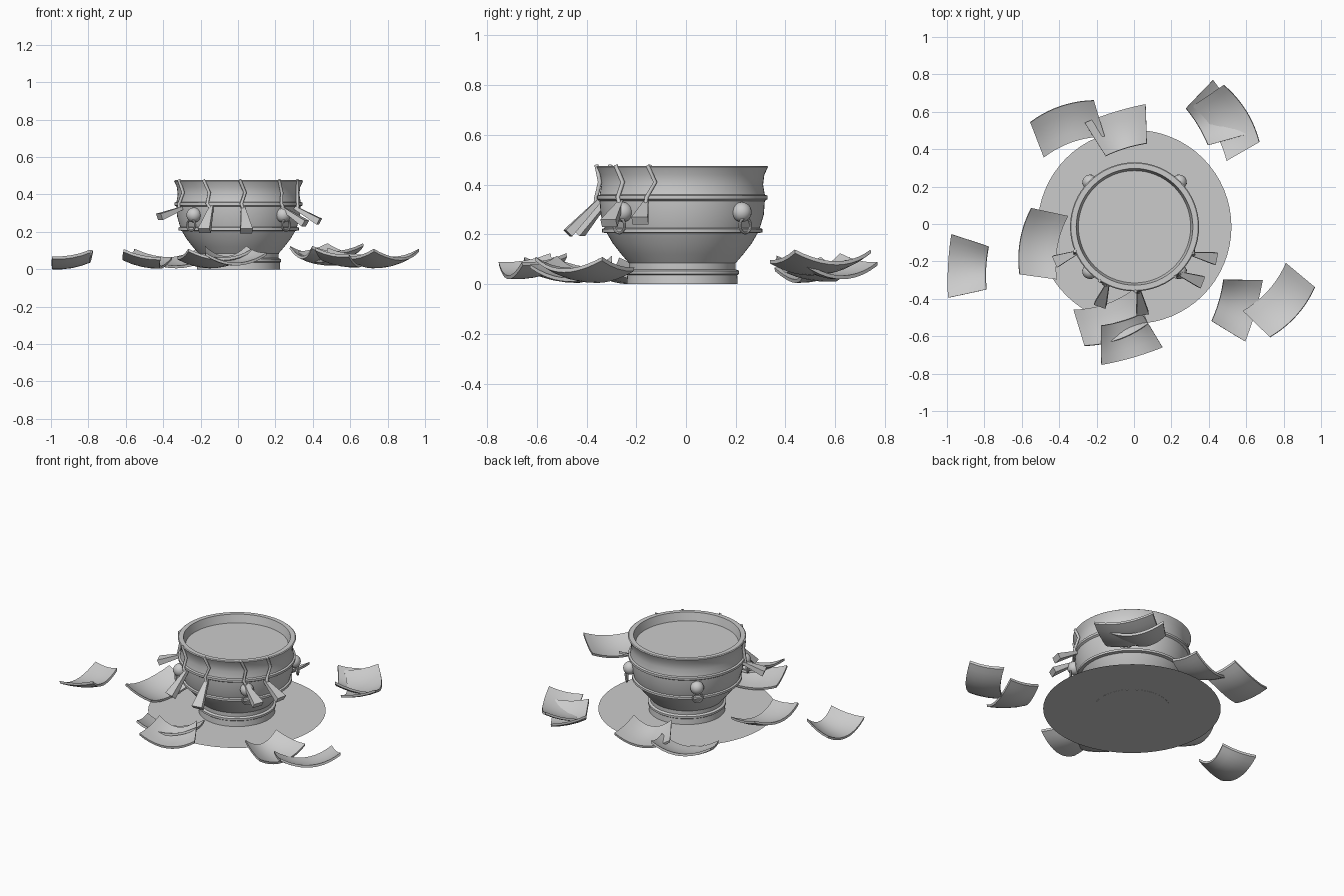
import bpy, bmesh, math
from math import sin, cos, radians
from mathutils import Vector, Matrix

cube = bpy.data.objects.get("Cube")
if cube:
    bpy.data.objects.remove(cube, do_unlink=True)

stone = bpy.data.materials.new("pale_grey_stone")
stone.use_nodes = True
colour = (0.6, 0.6, 0.6, 1)
stone.diffuse_color = colour
stone.node_tree.nodes["Principled BSDF"].inputs["Base Color"].default_value = colour

CENTRE = Vector((0.003, -0.015, 0))


def around(angle, radius, z):
    """Point on a circle about the pot axis, angle in degrees."""
    a = radians(angle)
    return CENTRE + Vector((radius * cos(a), radius * sin(a), z))


def finish(name, bm, smooth=35):
    bmesh.ops.recalc_face_normals(bm, faces=bm.faces)
    mesh = bpy.data.meshes.new(name)
    bm.to_mesh(mesh)
    bm.free()
    obj = bpy.data.objects.new(name, mesh)
    bpy.context.collection.objects.link(obj)
    mesh.materials.append(stone)
    bpy.ops.object.select_all(action="DESELECT")
    obj.select_set(True)
    bpy.context.view_layer.objects.active = obj
    if smooth:
        bpy.ops.object.shade_smooth_by_angle(angle=radians(smooth))
    return obj


def spin_profile(name, profile, steps=64):
    bm = bmesh.new()
    verts = [bm.verts.new(CENTRE + Vector((r, 0, z))) for r, z in profile]
    edges = [bm.edges.new(pair) for pair in zip(verts, verts[1:])]
    bmesh.ops.spin(bm, geom=verts + edges, cent=CENTRE, axis=(0, 0, 1),
                   angle=math.tau, steps=steps, use_duplicate=False)
    bmesh.ops.remove_doubles(bm, verts=bm.verts, dist=0.0005)
    return finish(name, bm)


# Pot: foot, bowl, two raised bands, flared rim and shallow filled top
spin_profile("pot", [
    (0, 0), (.223, 0), (.221, .036), (.228, .041), (.228, .054), (.214, .06),
    (.215, .085), (.245, .12), (.28, .165), (.303, .205), (.322, .208),
    (.322, .222), (.312, .226), (.328, .28), (.332, .335), (.343, .342),
    (.343, .356), (.332, .36), (.325, .4), (.33, .44), (.345, .472),
    (.34, .476), (.312, .476), (.3, .425), (0, .425)])

# Thin round ground plate
bm = bmesh.new()
bmesh.ops.create_circle(bm, cap_ends=True, segments=64, radius=0.518,
                        matrix=Matrix.Translation(CENTRE + Vector((0, 0, .001))))
finish("ground_plate", bm, smooth=0)


# Knobs with hanging rings on the diagonals
def ring_mesh(bm, matrix, major, minor, steps=24):
    start = matrix @ Vector((major, 0, 0))
    circle = bmesh.ops.create_circle(
        bm, segments=8, radius=minor,
        matrix=matrix @ Matrix.Translation((major, 0, 0)) @ Matrix.Rotation(radians(90), 4, "X"))
    edges = list({e for v in circle["verts"] for e in v.link_edges})
    axis = matrix.to_3x3() @ Vector((0, 0, 1))
    bmesh.ops.spin(bm, geom=circle["verts"] + edges, cent=matrix.translation,
                   axis=axis, angle=math.tau, steps=steps)
    bmesh.ops.remove_doubles(bm, verts=bm.verts, dist=0.0003)


for side, angle in (("back_left", 45), ("back_right", 135),
                    ("front_right", 225), ("front_left", 315)):
    bm = bmesh.new()
    bmesh.ops.create_uvsphere(bm, u_segments=20, v_segments=12, radius=0.04,
                              matrix=Matrix.Translation(around(angle, .338, .29)))
    finish("knob_" + side, bm)
    bm = bmesh.new()
    facing = Matrix.Rotation(radians(angle), 4, "Z") @ Matrix.Rotation(radians(90), 4, "Y")
    ring_mesh(bm, Matrix.Translation(around(angle, .358, .236)) @ facing, .03, .006)
    finish("ring_" + side, bm)


# Straps over the rim, each ending in a flared tassel
def strap(index, angle, bend, end):
    curve = bpy.data.curves.new("strap", "CURVE")
    curve.dimensions = "3D"
    curve.bevel_depth = 0.009
    curve.bevel_resolution = 1
    curve.use_fill_caps = True
    root = around(angle + bend, .35, .32)
    path = [around(angle, .345, .478), around(angle + 5, .333, .41),
            around(angle + bend / 2, .346, .35), root]
    line = curve.splines.new("POLY")
    line.points.add(len(path) - 1)
    for point, co in zip(line.points, path):
        point.co = (*co, 1)
    curve.materials.append(stone)
    obj = bpy.data.objects.new(f"strap_{index}", curve)
    bpy.context.collection.objects.link(obj)

    end = Vector(end)
    along = (end - root).normalized()
    across = along.cross(Vector((0, 0, 1))).normalized()
    up = across.cross(along)
    bm = bmesh.new()
    rows = []
    for centre, wide, thick in ((root - along * .02, .009, .009), (end, .033, .018)):
        rows.append([bm.verts.new(centre + across * wide * a + up * thick * b)
                     for a, b in ((-1, -1), (1, -1), (1, 1), (-1, 1))])
    bm.faces.new(rows[0])
    bm.faces.new(rows[1])
    for i in range(4):
        j = (i + 1) % 4
        bm.faces.new((rows[0][i], rows[0][j], rows[1][j], rows[1][i]))
    finish(f"tassel_{index}", bm, smooth=0)


for i, (angle, bend, end) in enumerate((
        (202, 2, (-.42, -.2, .28)), (237, 8, (-.18, -.43, .205)),
        (271, 3, (.045, -.475, .205)), (309, 5, (.36, -.31, .245)),
        (336, -1, (.435, -.185, .255)))):
    strap(i + 1, angle, bend, end)


# Broken curved shards lying around the pot
def shard(name, x, y, heading, outer, inner, tilt, lift):
    bm = bmesh.new()
    cols, rows, depth, thick = 10, 4, 0.205, 0.015
    turn = (Matrix.Rotation(radians(heading - 90), 4, "Z")
            @ Matrix.Rotation(radians(tilt), 4, "X"))
    layers = []
    for level in (0, thick):
        grid = []
        for r in range(rows + 1):
            v = r / rows
            length = inner + (outer - inner) * v
            line = []
            for c in range(cols + 1):
                u = 2 * c / cols - 1
                w = 2 * v - 1
                sag = .052 * u * u + .012 * w * w
                co = Vector((u * length / 2, depth * (v - .5) + .018 * (.5 - u * u), sag + level))
                line.append(bm.verts.new(turn @ co))
            grid.append(line)
        layers.append(grid)
        for r in range(rows):
            for c in range(cols):
                bm.faces.new((grid[r][c], grid[r][c + 1], grid[r + 1][c + 1], grid[r + 1][c]))

    # Close the rim between the two layers
    def outline(g):
        return (g[0][:-1] + [row[-1] for row in g[:-1]]
                + g[-1][:0:-1] + [row[0] for row in g[:0:-1]])
    low, high = outline(layers[0]), outline(layers[1])
    for k in range(len(low)):
        n = (k + 1) % len(low)
        bm.faces.new((low[k], low[n], high[n], high[k]))
    floor = min(v.co.z for v in bm.verts)
    bmesh.ops.translate(bm, verts=bm.verts, vec=(x, y, lift - floor))
    finish(name, bm)


# Narrow lower-wall pieces dip outward, wide upper-wall pieces rise outward
for i, (x, y, heading, lift) in enumerate((
        (-.88, -.23, 177, 0), (-.04, -.605, 286, .02), (.54, -.435, 344, .01),
        (.42, .57, 31, .02), (-.07, .49, 107, .01))):
    shard(f"lower_shard_{i + 1}", x, y, heading, .34, .23, -10, lift)
for i, (x, y, heading, lift) in enumerate((
        (-.505, -.105, 170, .003), (-.12, -.52, 289, .005), (.79, -.42, 318, .005),
        (.51, .55, 32, .035), (-.36, .53, 109, .005))):
    shard(f"upper_shard_{i + 1}", x, y, heading, .36, .345, 12, lift)
